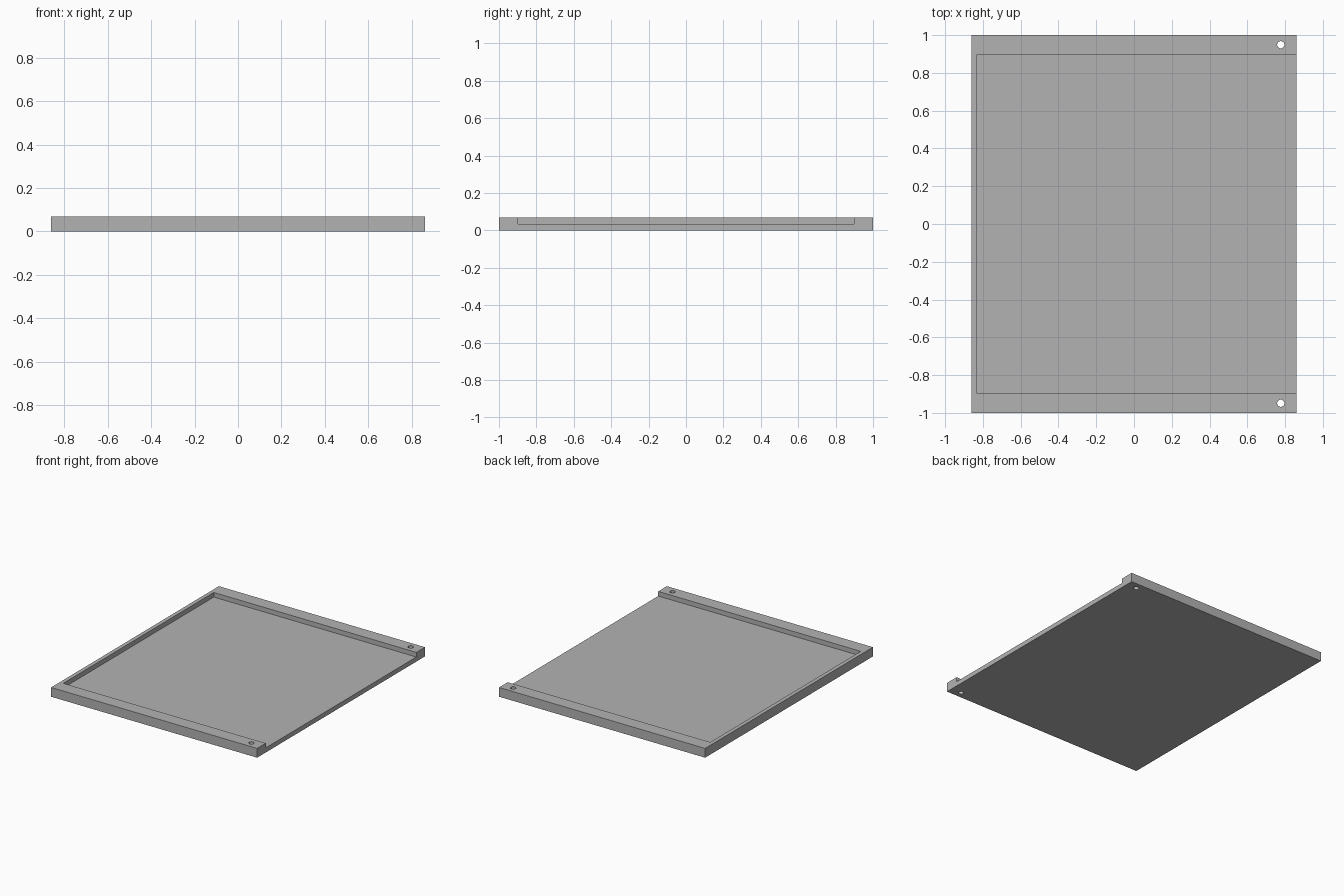
import bpy

# Overall sizes
HALF_X, HALF_Y, HEIGHT = 0.86, 1.0, 0.07
FLOOR, LIP_X, RAIL_Y = 0.035, -0.83, 0.897
HOLE_X, HOLE_Y, HOLE_R = 0.777, 0.949, 0.019

cube = bpy.data.objects.get("Cube")
if cube:
    bpy.data.objects.remove(cube, do_unlink=True)

grey = bpy.data.materials.new("plain grey")
grey.use_nodes = True
colour = (0.45, 0.45, 0.45, 1)
grey.diffuse_color = colour
grey.node_tree.nodes["Principled BSDF"].inputs["Base Color"].default_value = colour


def box(name, low, high):
    """Box between two corners."""
    centre = [(a + b) / 2 for a, b in zip(low, high)]
    bpy.ops.mesh.primitive_cube_add(size=1, location=centre)
    obj = bpy.context.object
    obj.name = name
    obj.scale = [b - a for a, b in zip(low, high)]
    bpy.ops.object.transform_apply(location=True, rotation=False, scale=True)
    obj.data.materials.append(grey)
    return obj


def cut(target, cutter):
    """Subtract the cutter, then discard it."""
    mod = target.modifiers.new("cut", "BOOLEAN")
    mod.operation = "DIFFERENCE"
    mod.solver = "EXACT"
    mod.object = cutter
    bpy.context.view_layer.objects.active = target
    bpy.ops.object.modifier_apply(modifier=mod.name)
    bpy.data.objects.remove(cutter, do_unlink=True)


# Solid tray block
tray = box("tray", (-HALF_X, -HALF_Y, 0), (HALF_X, HALF_Y, HEIGHT))

# Shallow recess, open on the +x side
cut(tray, box("recess_cutter", (LIP_X, -RAIL_Y, FLOOR),
              (HALF_X + 0.1, RAIL_Y, HEIGHT + 0.1)))

# Through holes at the open ends of the two rails
for side in (-1, 1):
    bpy.ops.mesh.primitive_cylinder_add(
        vertices=32, radius=HOLE_R, depth=HEIGHT * 3,
        location=(HOLE_X, side * HOLE_Y, HEIGHT / 2))
    hole = bpy.context.object
    hole.name = "hole_cutter"
    hole.data.materials.append(grey)
    cut(tray, hole)

# Smooth hole walls, crisp edges elsewhere
bpy.ops.object.select_all(action="DESELECT")
tray.select_set(True)
bpy.context.view_layer.objects.active = tray
bpy.ops.object.shade_smooth_by_angle()
